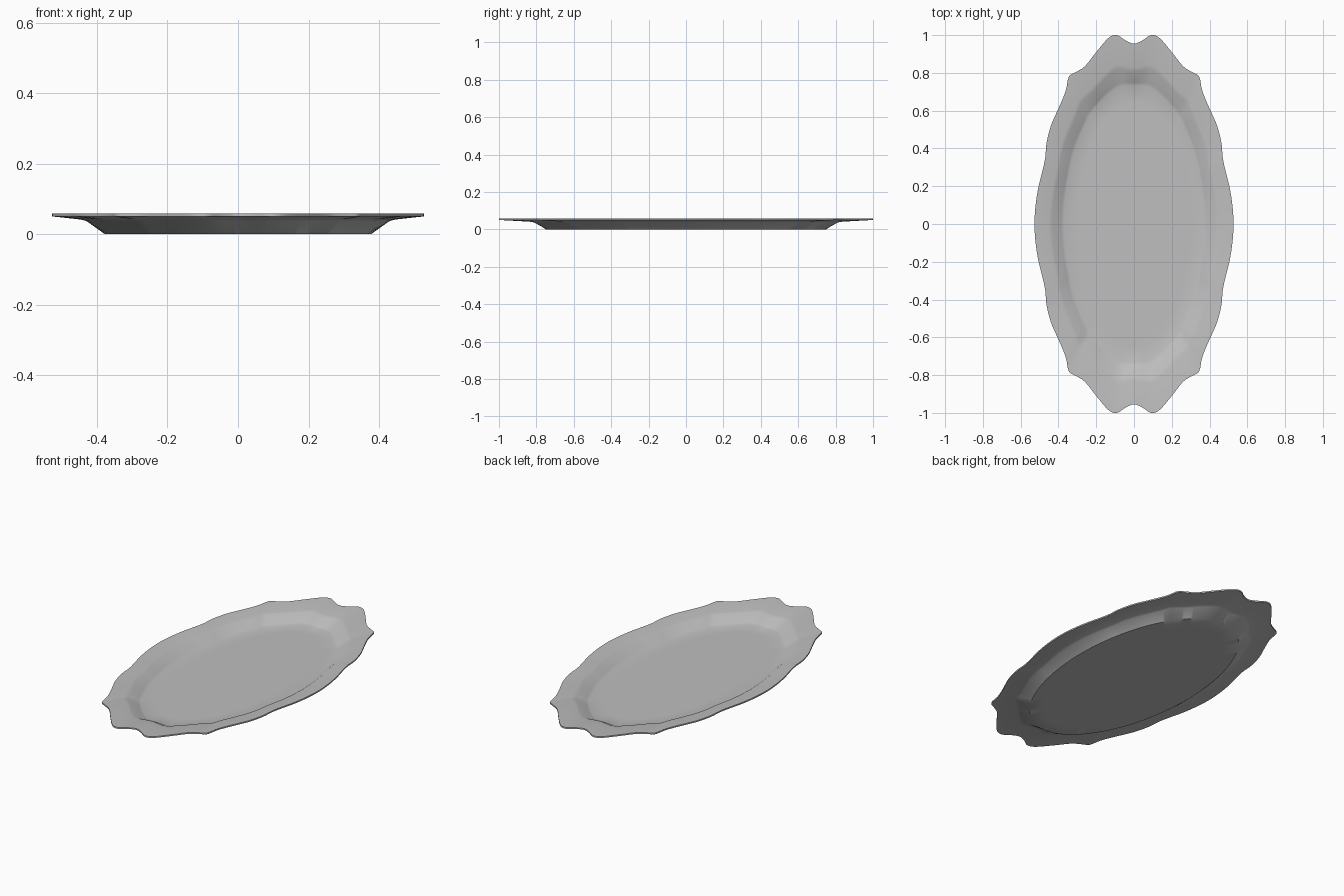
import bpy, bmesh, math
from mathutils import Vector

cube = bpy.data.objects.get("Cube")
if cube:
    bpy.data.objects.remove(cube, do_unlink=True)

HALF_W, HALF_L = 0.527, 1.0
STEPS = 4

# One quarter of the scalloped rim, from the end notch to the middle of the side
quarter = [(0, .955), (.045, .972), (.09, 1), (.135, .985), (.2, .91), (.26, .835),
           (.31, .803), (.345, .78), (.36, .71), (.385, .645), (.41, .59), (.44, .52),
           (.463, .43), (.47, .35), (.485, .28), (.505, .2), (.521, .1), (.527, 0)]

# Mirror the quarter into a closed loop
half = quarter + [(x, -y) for x, y in reversed(quarter[:-1])]
loop = [Vector(p) for p in half + [(-x, y) for x, y in reversed(half[1:-1])]]


def smooth_loop(pts, steps):
    """Pass a smooth closed curve through the points."""
    out, n = [], len(pts)
    for i in range(n):
        a, b, c, d = (pts[(i + k) % n] for k in (-1, 0, 1, 2))
        for s in range(steps):
            t = s / steps
            out.append(0.5 * (2 * b + (c - a) * t + (2 * a - 5 * b + 4 * c - d) * t ** 2
                              + (3 * b - a - 3 * c + d) * t ** 3))
    return out


outline = smooth_loop(loop, STEPS)

# Cross-section from the underside to the dish floor:
# half width, half length, height, share of the scallop
section = [
    (.30, .66, 0, 0),
    (.378, .75, 0, 0),
    (.430, .82, .037, .5),
    (.445, .84, .041, .6),
    (HALF_W, HALF_L, .050, 1),
    (HALF_W, HALF_L, .058, 1),
    (.450, .85, .050, .6),
    (.432, .825, .046, .5),
    (.385, .757, .014, .3),
    (.370, .738, .009, .1),
    (.30, .65, .008, 0),
]

bm = bmesh.new()
rings = []
for rx, ry, z, share in section:
    ring = []
    for p in outline:
        u = Vector((p.x / HALF_W, p.y / HALF_L))
        scale = (1 + share * (u.length - 1)) / u.length
        ring.append(bm.verts.new((rx * u.x * scale, ry * u.y * scale, z)))
    rings.append(ring)

n = len(outline)
for low, high in zip(rings, rings[1:]):
    for i in range(n):
        j = (i + 1) % n
        bm.faces.new((low[i], low[j], high[j], high[i]))
bm.faces.new(rings[0])
bm.faces.new(rings[-1])
bmesh.ops.recalc_face_normals(bm, faces=bm.faces)

mesh = bpy.data.meshes.new("platter")
bm.to_mesh(mesh)
bm.free()
platter = bpy.data.objects.new("platter", mesh)
bpy.context.collection.objects.link(platter)

# Plain grey glaze
glaze = bpy.data.materials.new("grey_glaze")
glaze.use_nodes = True
colour = (0.52, 0.52, 0.52, 1)
glaze.diffuse_color = colour
glaze.node_tree.nodes["Principled BSDF"].inputs["Base Color"].default_value = colour
mesh.materials.append(glaze)

bpy.ops.object.select_all(action='DESELECT')
platter.select_set(True)
bpy.context.view_layer.objects.active = platter
bpy.ops.object.shade_smooth_by_angle(angle=math.radians(35))
